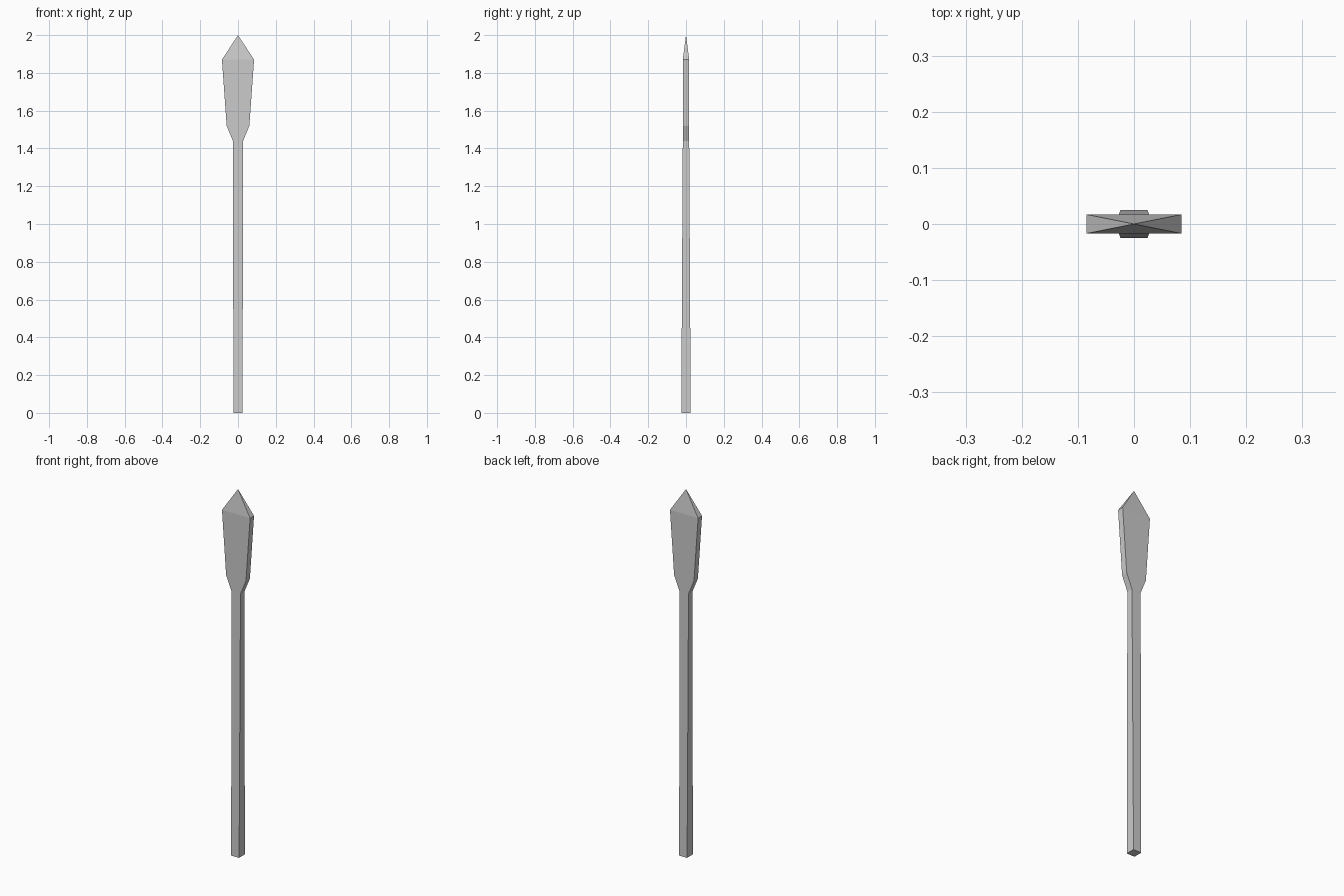
import bpy, bmesh

if "Cube" in bpy.data.objects:
    bpy.data.objects.remove(bpy.data.objects["Cube"])


def loft(name, sections, cap_bottom=False, tip_z=None):
    """Loft rectangular sections (z, half width x, half depth y), optionally to a point."""
    bm = bmesh.new()
    rings = [[bm.verts.new((sx * hx, sy * hy, z))
              for sx, sy in ((-1, -1), (1, -1), (1, 1), (-1, 1))]
             for z, hx, hy in sections]
    for low, high in zip(rings, rings[1:]):
        for i in range(4):
            j = (i + 1) % 4
            bm.faces.new((low[i], low[j], high[j], high[i]))
    if cap_bottom:
        bm.faces.new(rings[0][::-1])
    if tip_z is not None:
        tip = bm.verts.new((0, 0, tip_z))
        for i in range(4):
            bm.faces.new((rings[-1][i], rings[-1][(i + 1) % 4], tip))
    mesh = bpy.data.meshes.new(name)
    bm.to_mesh(mesh)
    bm.free()
    obj = bpy.data.objects.new(name, mesh)
    bpy.context.collection.objects.link(obj)
    return obj


# Square shaft, thinning front to back as it rises; it meets the head at one shared edge loop
neck = (1.44, 0.027, 0.017)
loft("shaft", [(0, 0.024, 0.025), neck], cap_bottom=True)

# Flat flared head ending in a four-sided point
loft("spear_head", [neck, (1.52, 0.06, 0.017), (1.87, 0.085, 0.017)], tip_z=2.0)
